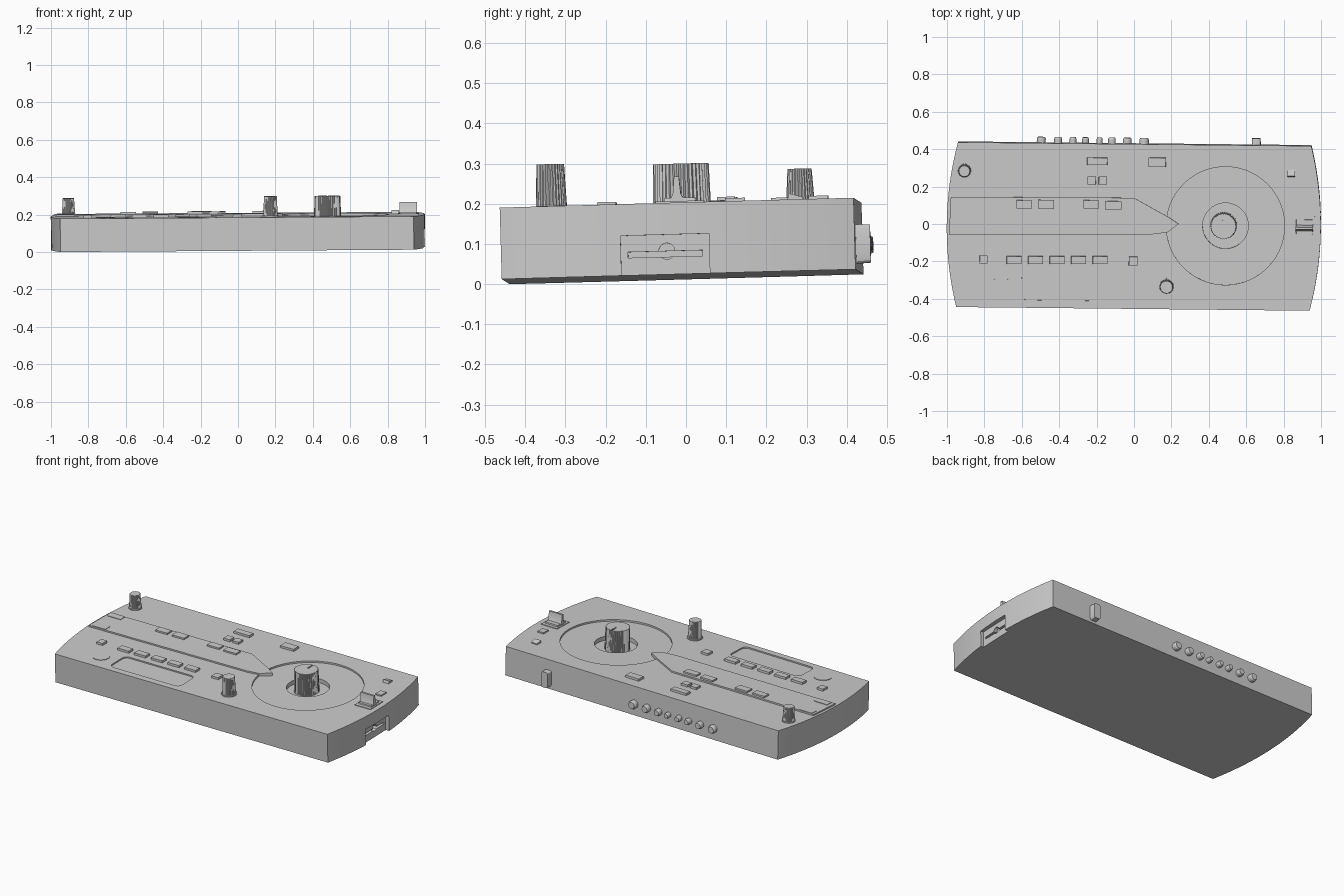
import bpy, bmesh
from math import sin, cos, pi, radians
from mathutils import Matrix, Vector

if "Cube" in bpy.data.objects:
    bpy.data.objects.remove(bpy.data.objects["Cube"])

T = 0.178                                   # body thickness
TILT = (Matrix.Translation((0, 0, 0.0185)) @ Matrix.Rotation(radians(-0.6), 4, 'Z')
        @ Matrix.Rotation(radians(-0.38), 4, 'Y') @ Matrix.Rotation(radians(1.6), 4, 'X'))
TO_BACK = Matrix.Rotation(-pi / 2, 4, 'X')  # extrude along +y
TO_RIGHT = Matrix.Rotation(pi / 2, 4, 'Y')  # extrude along +x


def P(x, y):
    """Seen top-view position to body coordinates."""
    return x - 0.0105 * y, y + 0.0105 * x + 0.005


def prism(name, pts, z0, z1, mat=Matrix(), taper=1.0):
    bm = bmesh.new()
    c = sum((Vector(p) for p in pts), Vector((0, 0))) / len(pts)
    lo = [bm.verts.new((p[0], p[1], z0)) for p in pts]
    hi = [bm.verts.new((*(c + (Vector(p) - c) * taper), z1)) for p in pts]
    bm.faces.new(lo[::-1])
    bm.faces.new(hi)
    n = len(pts)
    for i in range(n):
        j = (i + 1) % n
        bm.faces.new((lo[i], lo[j], hi[j], hi[i]))
    bmesh.ops.recalc_face_normals(bm, faces=bm.faces)
    bm.transform(TILT @ mat)
    me = bpy.data.meshes.new(name)
    bm.to_mesh(me)
    bm.free()
    ob = bpy.data.objects.new(name, me)
    bpy.context.collection.objects.link(ob)
    return ob


def circle(x, y, r, n=48):
    return [(x + r * cos(2 * pi * i / n), y + r * sin(2 * pi * i / n)) for i in range(n)]


def rect(x, y, sx, sy):
    return [(x + a * sx / 2, y + b * sy / 2) for a, b in ((-1, -1), (1, -1), (1, 1), (-1, 1))]


def round_rect(x, y, sx, sy, r, n=6):
    pts = []
    for k, (a, b) in enumerate(((1, 1), (-1, 1), (-1, -1), (1, -1))):
        for i in range(n + 1):
            t = pi / 2 * (k + i / n)
            pts.append((x + a * (sx / 2 - r) + r * cos(t), y + b * (sy / 2 - r) + r * sin(t)))
    return pts


def cut(target, cutter):
    m = target.modifiers.new("cut", 'BOOLEAN')
    m.object, m.operation, m.solver = cutter, 'DIFFERENCE', 'EXACT'
    cutter.hide_render = True
    cutter.hide_set(True)


def knob(name, x, y, r, z0, z1, taper, teeth):
    x, y = P(x, y)
    pts = []
    for i in range(teeth * 2):
        q = r * (1.0 if i % 2 else 0.94)
        pts.append((x + q * cos(pi * i / teeth), y + q * sin(pi * i / teeth)))
    return prism(name, pts, z0, z1, taper=taper)


# body with bowed ends
Y0, Y1, N = -0.449, 0.432, 20
arc = []
for i in range(N + 1):
    t = -1 + 2 * i / N
    arc.append((1.0 - 0.055 * t * t, (Y0 + Y1) / 2 + t * (Y1 - Y0) / 2))
body = prism("body", arc + [(-x, y) for x, y in reversed(arc)], 0, T)

# recesses: dial, dial centre, screen, lever slot, card bay
jx, jy = P(0.49, -0.01)
cut(body, prism("dial_cutter", circle(jx, jy, 0.316, 72), T - 0.01, T + 0.05))
cut(body, prism("dial_centre_cutter", circle(jx, jy, 0.122), T - 0.035, T + 0.04))
cut(body, prism("screen_cutter", round_rect(*P(-0.357, -0.332), 0.485, 0.155, 0.03), T - 0.008, T + 0.05))
cut(body, prism("card_bay_cutter", rect(1.05, -0.04, 0.15, 0.22), 0.0, 0.102,
                Matrix.Translation((0, 0, -0.003))))
cut(body, prism("card_slot_cutter", rect(1.0, -0.04, 0.12, 0.185), 0.044, 0.058))
cut(body, prism("card_notch_cutter", circle(-0.058, -0.036, 0.02, 24), 0.955, 1.1, TO_RIGHT))

# raised centre strip ending in a pointer over the dial
strip = [(-0.988, -0.055), (0.10, -0.055), (0.18, -0.045), (0.24, 0.0),
         (0.18, 0.04), (0.0, 0.14), (-0.978, 0.145)]
prism("centre_strip", [P(*p) for p in strip], T - 0.008, T + 0.009)
for i, y in enumerate((-0.03, 0.12)):
    prism(f"strip_end_pad_{i}", rect(*P(-0.92, y), 0.09, 0.045), T, T + 0.012)

# knobs
dial = knob("dial_knob", 0.48, -0.01, 0.073, T - 0.035, T + 0.1, 0.95, 40)
cut(dial, prism("dial_mark_cutter", rect(jx - 0.01, jy + 0.05, 0.008, 0.07), T + 0.094, T + 0.12))
knob("rear_knob", -0.905, 0.285, 0.036, T, T + 0.089, 0.84, 28)
knob("front_knob", 0.175, -0.335, 0.039, T, T + 0.11, 0.88, 30)
prism("rear_knob_collar", circle(*P(-0.905, 0.285), 0.038, 32), T, T + 0.006)
prism("front_knob_collar", circle(*P(0.175, -0.335), 0.045, 32), T, T + 0.006)

# buttons: x, y, width, depth, base lift
buttons = [(-0.585, 0.105, 0.085, 0.045, .009), (-0.468, 0.105, 0.085, 0.05, .009),
           (-0.228, 0.105, 0.085, 0.045, .009), (-0.11, 0.10, 0.09, 0.045, .009),
           (-0.195, 0.335, 0.11, 0.04, 0), (0.125, 0.33, 0.095, 0.05, 0),
           (-0.225, 0.233, 0.045, 0.043, 0), (-0.165, 0.233, 0.045, 0.043, 0),
           (-0.803, -0.19, 0.042, 0.045, 0), (-0.003, -0.198, 0.048, 0.047, 0)]
buttons += [(-0.64 + 0.115 * i, -0.193, 0.08, 0.042, 0) for i in range(5)]
for i, (x, y, w, d, lift) in enumerate(buttons):
    prism(f"button_{i + 1}", rect(*P(x, y), w, d), T - 0.002, T + 0.013 + lift * 0.6, taper=0.97)
prism("round_pad", circle(*P(-0.71, -0.33), 0.05), T - 0.002, T + 0.003)

# lever with frame and small switches on the right
prism("lever_frame", rect(*P(0.912, -0.015), 0.11, 0.12), T - 0.002, T + 0.004)
prism("lever_base", rect(*P(0.912, -0.015), 0.09, 0.08), T, T + 0.012, taper=0.95)
lx, ly = P(0.912, -0.022)
profile = [(0.022, 0), (0.01, 0.022), (0.006, 0.065), (-0.006, 0.065), (-0.01, 0.022), (-0.022, 0)]
prism("lever", [(-T - h, ly + d) for d, h in profile], lx - 0.046, lx + 0.046, TO_RIGHT)
prism("side_switch", rect(*P(0.90, 0.122), 0.04, 0.05), T - 0.002, T + 0.008)
wx, wy = P(0.842, 0.272)
prism("wedge_switch", [(-T, wy - 0.02), (-T - 0.016, wy - 0.015), (-T - 0.006, wy + 0.02), (-T, wy + 0.02)],
      wx - 0.02, wx + 0.02, TO_RIGHT)

# rear sockets and power switch
jacks = [(-0.5, 0.024), (-0.41, 0.021), (-0.33, 0.018), (-0.263, 0.018),
         (-0.188, 0.016), (-0.122, 0.02), (-0.04, 0.023), (0.05, 0.025)]
for i, (x, r) in enumerate(jacks):
    prism(f"rear_socket_{i + 1}", circle(x, -0.07, r, 28), Y1 - 0.01, Y1 + 0.022, TO_BACK)
    prism(f"rear_socket_tip_{i + 1}", circle(x, -0.07, r, 28), Y1 + 0.022, Y1 + 0.031, TO_BACK, 0.8)
prism("power_switch", round_rect(0.65, -0.065, 0.048, 0.1, 0.012, 3), Y1 - 0.01, Y1 + 0.036, TO_BACK, 0.95)

# smooth curved walls, keep edges sharp
bpy.ops.object.select_all(action='DESELECT')
for ob in bpy.context.collection.objects:
    if not ob.hide_render:
        ob.select_set(True)
bpy.context.view_layer.objects.active = body
bpy.ops.object.shade_smooth_by_angle(angle=radians(25))
